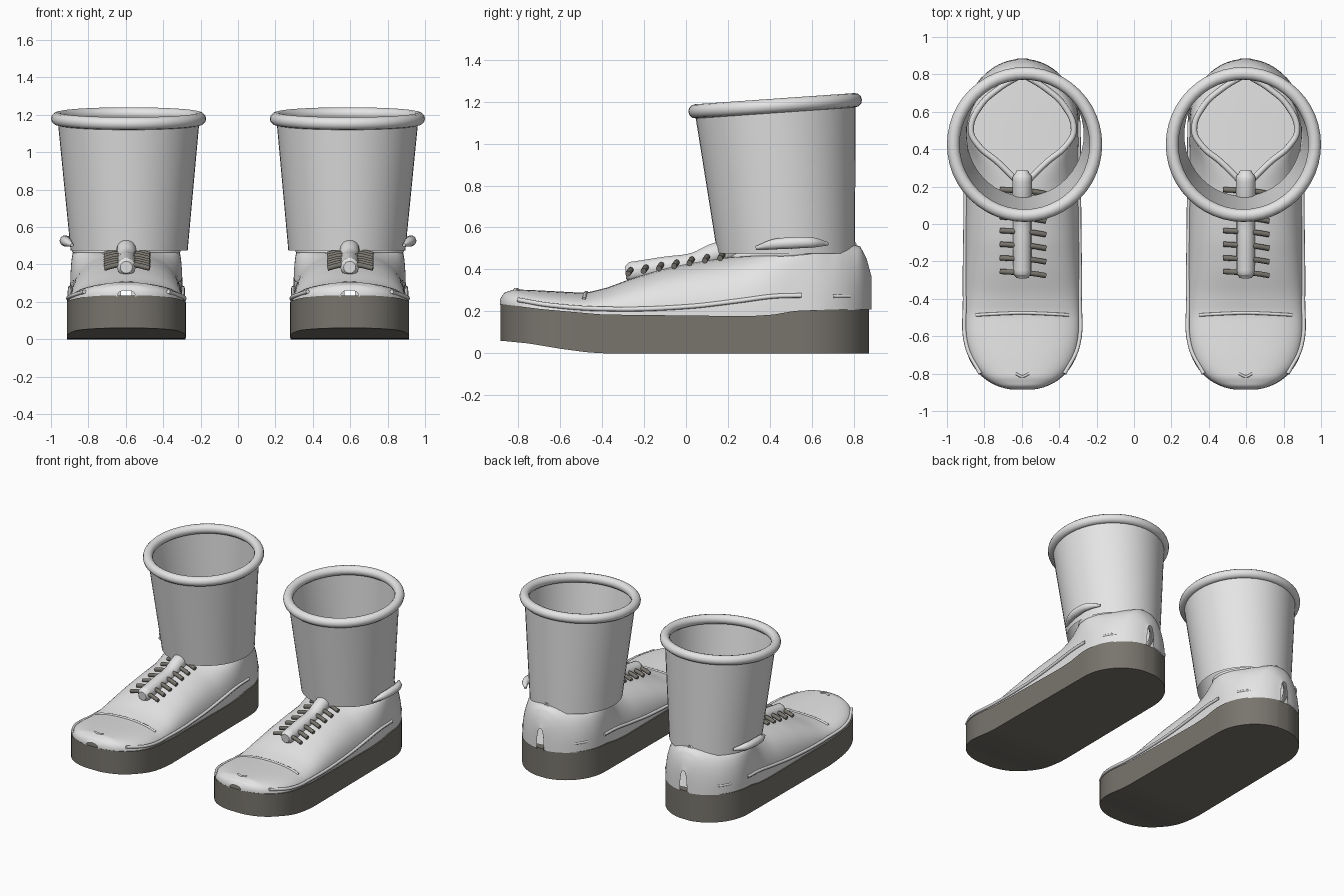
import bpy, bmesh, math

if "Cube" in bpy.data.objects:
    bpy.data.objects.remove(bpy.data.objects["Cube"])

def material(name, rgb):
    m = bpy.data.materials.new(name)
    m.diffuse_color = (*rgb, 1)
    m.use_nodes = True
    m.node_tree.nodes["Principled BSDF"].inputs["Base Color"].default_value = m.diffuse_color
    return m

PALE = material("pale_leather", (0.78, 0.78, 0.78))
DARK = material("dark_rubber", (0.19, 0.178, 0.155))
CX = 0.597          # distance of each boot from the middle


def interp(table, y):
    """Piecewise linear lookup."""
    if y <= table[0][0]:
        return table[0][1]
    for (a, va), (b, vb) in zip(table, table[1:]):
        if y <= b:
            return va + (vb - va) * (y - a) / (b - a)
    return table[-1][1]


def outline(y):
    """Half width of the footprint: long toe curve, round heel."""
    if y < -0.535:
        t = min(1, (-0.535 - y) / 0.353)
        return max(0.03, 0.318 * (1 - t ** 2.3) ** 0.435)
    if y > 0.55:
        t = min(1, (y - 0.55) / 0.325)
        return max(0.03, 0.31 * math.sqrt(1 - t * t))
    return 0.318 - 0.008 * (y + 0.535) / 1.085


def stations(a, b, n):
    return [(a + b) / 2 - (b - a) / 2 * math.cos(math.pi * i / n) for i in range(n + 1)]


def finish(name, bm, mat, angle=35):
    bmesh.ops.remove_doubles(bm, verts=bm.verts, dist=0.0005)
    bmesh.ops.recalc_face_normals(bm, faces=bm.faces)
    me = bpy.data.meshes.new(name)
    bm.to_mesh(me)
    bm.free()
    ob = bpy.data.objects.new(name, me)
    bpy.context.collection.objects.link(ob)
    me.materials.append(mat)
    bpy.ops.object.select_all(action='DESELECT')
    ob.select_set(True)
    bpy.context.view_layer.objects.active = ob
    bpy.ops.object.shade_smooth_by_angle(angle=math.radians(angle))
    return ob


def loft(bm, rows, closed=False, caps=False):
    vs = [[bm.verts.new(p) for p in r] for r in rows]
    n = len(rows[0])
    for a, b in zip(vs, vs[1:]):
        for j in range(n if closed else n - 1):
            k = (j + 1) % n
            bm.faces.new((a[j], a[k], b[k], b[j]))
    if caps:
        bm.faces.new(vs[0])
        bm.faces.new(vs[-1])


def tube(name, pts, r, mat, taper=None, res=3):
    cu = bpy.data.curves.new(name, 'CURVE')
    cu.dimensions = '3D'
    cu.bevel_depth, cu.bevel_resolution = r, res
    cu.use_fill_caps = True
    cu.resolution_u = 6
    sp = cu.splines.new('BEZIER')
    sp.bezier_points.add(len(pts) - 1)
    for i, (bp, p) in enumerate(zip(sp.bezier_points, pts)):
        bp.co = p
        bp.handle_left_type = bp.handle_right_type = 'AUTO'
        bp.radius = taper[i] if taper else 1
    ob = bpy.data.objects.new(name, cu)
    bpy.context.collection.objects.link(ob)
    bpy.ops.object.select_all(action='DESELECT')
    ob.select_set(True)
    bpy.context.view_layer.objects.active = ob
    bpy.ops.object.convert(target='MESH')
    ob = bpy.context.object
    ob.data.materials.clear()
    ob.data.materials.append(mat)
    bpy.ops.object.shade_smooth_by_angle(angle=math.radians(50))
    return ob


SOLE_BOTTOM = [(-0.88, 0.06), (-0.75, 0.047), (-0.6, 0.022), (-0.48, 0.006), (-0.4, 0)]
SOLE_TOP = [(-0.88, 0.235), (-0.7, 0.212), (-0.4, 0.185), (0.3, 0.177), (0.42, 0.185),
            (0.52, 0.203), (0.87, 0.215)]
UPPER_TOP = [(-0.885, 0.262), (-0.865, 0.29), (-0.82, 0.305), (-0.7, 0.30), (-0.48, 0.288),
             (-0.38, 0.312), (-0.25, 0.36), (-0.1, 0.405), (0.05, 0.435), (0.2, 0.458),
             (0.5, 0.475), (0.7, 0.49), (0.8, 0.518), (0.83, 0.51), (0.86, 0.455), (0.883, 0.37)]
OPENING = [(0.2, 0), (0.33, 0.13), (0.42, 0.235), (0.48, 0.275), (0.55, 0.275), (0.63, 0.225),
           (0.72, 0.13), (0.8, 0)]


def upper_point(y, t, k=1.0):
    """Point on the upper, t = 0 at the sole and 1 at the ridge or collar."""
    w = outline(y if y < 0.5 else y - 0.008) * 0.97 * k
    o = min(interp(OPENING, y), w)
    base, top = interp(SOLE_TOP, y) - 0.005, interp(UPPER_TOP, y)
    a = t * math.pi / 2
    return (o + (w - o) * max(0, math.cos(a)) ** 0.8, base + (top - base) * math.sin(a) ** 0.85)


def build_boot(side, tag):
    c = CX * side

    # thick sole with upturned toe
    bm = bmesh.new()
    rows = []
    for y in stations(-0.885, 0.872, 56):
        w, b, t = outline(y), interp(SOLE_BOTTOM, y), interp(SOLE_TOP, y)
        rows.append([(c - w, y, b), (c + w, y, b), (c + w, y, t), (c - w, y, t)])
    loft(bm, rows, True, True)
    finish("sole_" + tag, bm, DARK)

    # insole
    bm = bmesh.new()
    rows = []
    for y in stations(0.0, 0.85, 24):
        w = outline(y) * 0.95
        rows.append([(c - w, y, 0.215), (c - w * 0.6, y, 0.225), (c, y, 0.23),
                     (c + w * 0.6, y, 0.225), (c + w, y, 0.215)])
    loft(bm, rows)
    finish("insole_" + tag, bm, PALE)

    # upper, two halves welded along the ridge, open at the ankle
    bm = bmesh.new()
    for s in (-1, 1):
        rows = []
        for y in stations(-0.886, 0.884, 72):
            row = []
            for i in range(13):
                x, z = upper_point(y, i / 12)
                row.append((c + s * x, y, z))
            rows.append(row)
        loft(bm, rows)
    finish("upper_" + tag, bm, PALE, 50)

    # collar piping around the ankle opening
    ys = [0.2, 0.33, 0.42, 0.5, 0.63, 0.72, 0.8]
    for s, n in ((-1, "left"), (1, "right")):
        pts = [(c + s * interp(OPENING, y), y, interp(UPPER_TOP, y)) for y in ys]
        tube(f"collar_{n}_{tag}", pts, 0.016, PALE)
        # welt along the side and a short heel tab
        welt = [(-0.8, 0.255), (-0.65, 0.23), (-0.4, 0.212), (0, 0.222), (0.25, 0.25),
                (0.42, 0.272), (0.55, 0.276)]
        tube(f"welt_{n}_{tag}", [(c + s * (outline(y) * 0.97), y, z) for y, z in welt],
             0.011, PALE, res=2)
        tube(f"heel_tab_{n}_{tag}", [(c + s * outline(y) * 0.96, y, 0.272) for y in (0.7, 0.74, 0.78)],
             0.009, PALE, res=2)

    # toe cap seam and small toe chevron
    pts = []
    for i in range(-4, 5):
        t = 1 - abs(i) / 4 * 0.55
        y = -0.475 - 0.012 * (abs(i) / 4)
        x, z = upper_point(y, t)
        pts.append((c + math.copysign(x, i), y, z))
    tube("toe_seam_" + tag, pts, 0.009, PALE, res=2)
    tube("toe_mark_" + tag, [(c - 0.035, -0.8, 0.303), (c, -0.815, 0.305), (c + 0.035, -0.8, 0.303)],
         0.007, PALE, res=2)

    # raised tongue bar
    tube("tongue_" + tag, [(c, -0.288, 0.385), (c, -0.265, 0.387), (c, -0.1, 0.412), (c, 0.04, 0.432),
                           (c, 0.14, 0.475), (c, 0.25, 0.498), (c, 0.285, 0.498)],
         0.05, PALE, (0.65, 1, 1, 1, 1.05, 1.05, 0.6), 5)

    # laces crossing under the tongue
    for i in range(7):
        y = -0.262 + 0.073 * i
        z = 0.385 + min(i, 2) * 0.012 + (0.02 if i == 5 else 0.05 if i == 6 else 0)
        top = interp(UPPER_TOP, y)
        z = max(z, top + 0.004)
        tube(f"lace_{i}_{tag}", [(c - 0.118, y + 0.008, z - 0.005), (c - 0.05, y + 0.004, z + 0.012),
                                 (c + 0.05, y - 0.002, z + 0.012), (c + 0.125, y - 0.014, z - 0.005)],
             0.014, DARK, res=2)

    # shaft, a slightly flared open tube with a sloping top
    bm = bmesh.new()
    rows = []
    for k in range(7):
        f = k / 6
        row = []
        for j in range(48):
            a = 2 * math.pi * j / 48
            x = c - side * 0.035 + side * 0.023 * f + (0.313 + 0.067 * f) * math.cos(a)
            if k < 6:
                x += side * 0.02 * (1 - f)
            y = 0.477 - 0.052 * f + (0.328 + 0.056 * f) * math.sin(a)
            row.append((x, y, 0.475 + 0.705 * f + 0.07 * f * (y - 0.425)))
        rows.append(row)
    loft(bm, rows, True)
    finish("shaft_" + tag, bm, PALE)

    # rolled rim
    bpy.ops.mesh.primitive_torus_add(major_segments=48, minor_segments=12, major_radius=0.381,
                                     minor_radius=0.034, location=(side * 0.585, 0.425, 1.18),
                                     rotation=(math.radians(4), 0, 0))
    rim = bpy.context.object
    rim.name = "rim_" + tag
    rim.data.materials.append(PALE)
    bpy.ops.object.shade_smooth_by_angle(angle=math.radians(50))

    # padded roll on the outer ankle
    tube("ankle_pad_" + tag,
         [(c + side * x, y, z) for x, y, z in ((0.29, 0.335, 0.503), (0.318, 0.42, 0.52),
                                               (0.328, 0.5, 0.526), (0.318, 0.6, 0.528), (0.27, 0.675, 0.522))],
         0.029, PALE, (0.3, 0.9, 1, 0.9, 0.3))


build_boot(-1, "left_boot")
build_boot(1, "right_boot")
